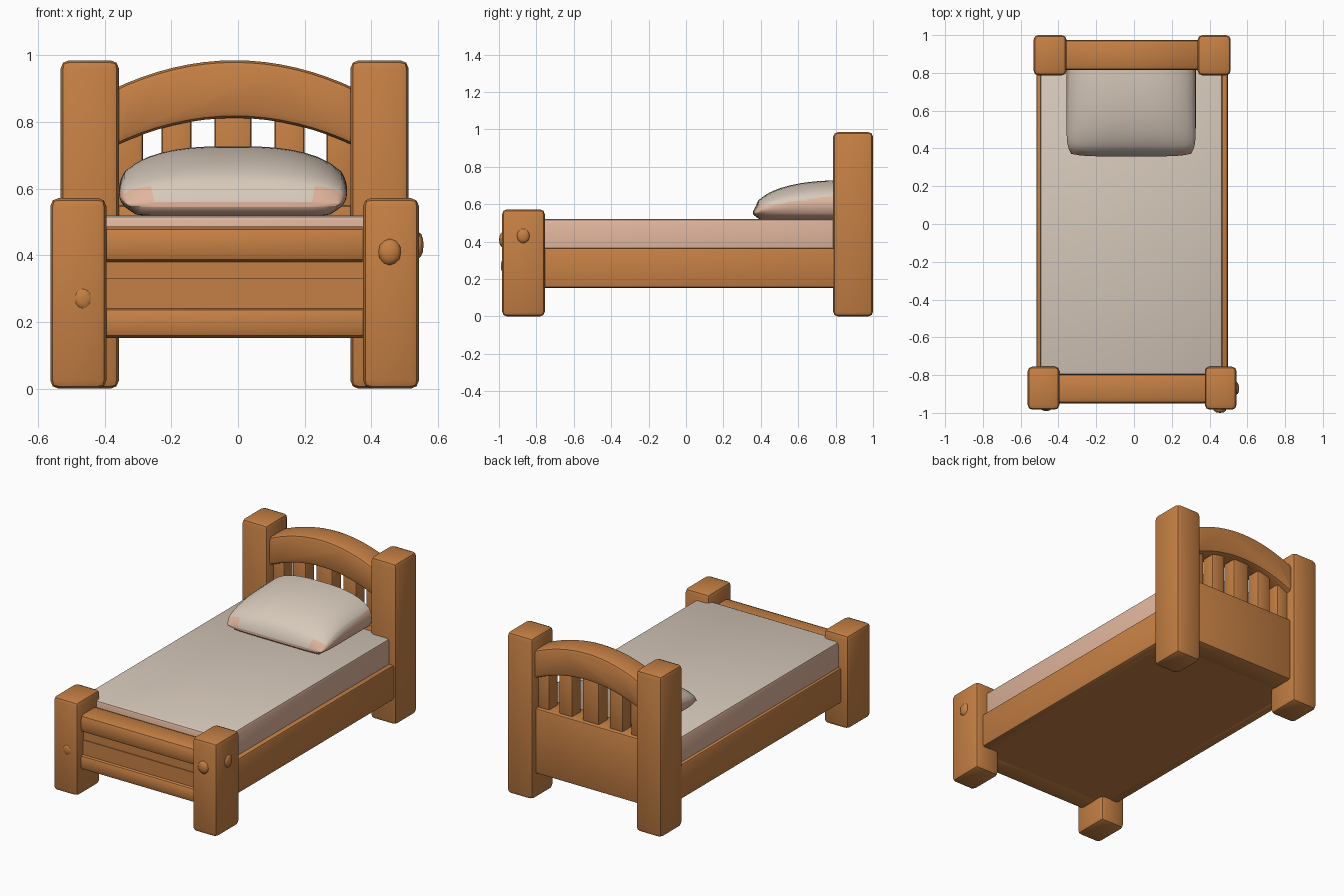
import bpy, bmesh, math
from mathutils import Matrix, Vector

if "Cube" in bpy.data.objects:
    bpy.data.objects.remove(bpy.data.objects["Cube"])


def material(name, rgb):
    m = bpy.data.materials.new(name)
    m.diffuse_color = (*rgb, 1)
    m.use_nodes = True
    m.node_tree.nodes["Principled BSDF"].inputs["Base Color"].default_value = m.diffuse_color
    return m


WOOD = material("warm wood", (0.56, 0.215, 0.058))
CREAM = material("cream cloth", (0.68, 0.585, 0.495))
PEACH = material("peach cloth", (0.74, 0.46, 0.335))


def finish(bm, name, mats, angle=40):
    bmesh.ops.recalc_face_normals(bm, faces=bm.faces[:])
    me = bpy.data.meshes.new(name)
    bm.to_mesh(me)
    bm.free()
    for m in mats:
        me.materials.append(m)
    ob = bpy.data.objects.new(name, me)
    bpy.context.collection.objects.link(ob)
    bpy.ops.object.select_all(action='DESELECT')
    ob.select_set(True)
    bpy.context.view_layer.objects.active = ob
    bpy.ops.object.shade_smooth_by_angle(angle=math.radians(angle))
    return ob


def box(name, x, y, z, bevel=0.02, mats=(WOOD,)):
    """Rounded box from (min, max) ranges."""
    bm = bmesh.new()
    bmesh.ops.create_cube(bm, size=1)
    for v in bm.verts:
        v.co = Vector([(r[0] + r[1]) / 2 + c * (r[1] - r[0])
                       for c, r in zip(v.co, (x, y, z))])
    if bevel:
        bmesh.ops.bevel(bm, geom=bm.edges[:], offset=bevel, segments=2,
                        profile=0.5, affect='EDGES')
    return finish(bm, name, mats)


# Corner posts and side rails, left and right
CX = -0.01
for side, s in (("left", -1), ("right", 1)):
    def span(a, b):
        return sorted((CX + s * a, CX + s * b))
    box(side + "_head_post", span(0.347, 0.522), (0.787, 1.0), (0, 0.985), 0.025)
    box(side + "_foot_post", span(0.385, 0.553), (-0.983, -0.755), (0, 0.572), 0.025)
    box(side + "_side_rail", span(0.44, 0.507), (-0.80, 0.83), (0.152, 0.367), 0.015)

# Bed base
box("bed_base", (-0.49, 0.47), (-0.93, 0.93), (0.155, 0.33), 0)

# Footboard
box("foot_top_rail", (-0.42, 0.40), (-0.95, -0.79), (0.378, 0.487), 0.03)
box("foot_panel", (-0.42, 0.40), (-0.925, -0.80), (0.17, 0.45), 0)
box("foot_bottom_rail", (-0.42, 0.40), (-0.95, -0.80), (0.152, 0.243), 0.025)

# Headboard panel and slats
box("head_panel", (-0.38, 0.36), (0.82, 0.965), (0.152, 0.55), 0.012)
for i, (a, b) in enumerate(((-0.37, -0.285), (-0.23, -0.14), (-0.07, 0.04),
                            (0.11, 0.20), (0.265, 0.35))):
    box(f"head_slat_{i + 1}", (a, b), (0.85, 0.94), (0.52, 0.84), 0.01)

# Arched top rail of the headboard
bm = bmesh.new()
N = 16
xs = [-0.37 + 0.74 * i / N for i in range(N + 1)]
outline = [(x, 0.985 - 0.65 * x * x) for x in xs]
outline += [(x, 0.812 - 0.65 * x * x) for x in reversed(xs)]
face = bm.faces.new([bm.verts.new((x + CX, 0.815, z)) for x, z in outline])
ext = bmesh.ops.extrude_face_region(bm, geom=[face])
bmesh.ops.translate(bm, vec=(0, 0.16, 0),
                    verts=[g for g in ext['geom'] if isinstance(g, bmesh.types.BMVert)])
bm.normal_update()
rims = [e for e in bm.edges if abs(e.verts[0].co.y - e.verts[1].co.y) < 1e-5]
bmesh.ops.bevel(bm, geom=rims, offset=0.022, segments=2, profile=0.5, affect='EDGES')
finish(bm, "head_arch", [WOOD])

# Mattress: cream top, peach sides
mattress = box("mattress", (-0.498, 0.468), (-0.80, 0.83), (0.30, 0.52), 0.018, (CREAM, PEACH))
for p in mattress.data.polygons:
    p.material_index = 0 if p.normal.z > 0.5 else 1

# Pillow: low front edge, crowned top, peach underside
bm = bmesh.new()
bmesh.ops.create_cube(bm, size=2)
bmesh.ops.subdivide_edges(bm, edges=bm.edges[:], cuts=15, use_grid_fill=True)
for v in bm.verts:
    a, b, c = v.co
    front = max(-b, 0)
    top = 0.56 + 0.167 * (1 - 0.45 * abs(a) ** 3) * math.sqrt(1 - ((1 - b) / 2) ** 2.2)
    bottom = 0.515 + 0.03 * max(abs(a) ** 10, front ** 10)
    x = CX - 0.005 + 0.342 * a * (1 - 0.07 * front ** 6) * (1 - 0.05 * c * c * a ** 6)
    y = 0.59 + 0.232 * b * (1 - 0.06 * a ** 6 * (b < 0))
    v.co = (x, y, bottom + (top - bottom) * (c + 1) / 2)
pillow = finish(bm, "pillow", [CREAM, PEACH], 60)
for p in pillow.data.polygons:
    limit = 0.582 + 0.15 * (p.center.y - 0.36)
    p.material_index = 1 if p.center.z < limit and p.normal.z < 0.6 else 0

# Small wood knots on the foot posts
for i, (pos, scale) in enumerate((((0.541, -0.87, 0.43), (0.016, 0.035, 0.04)),
                                  ((0.455, -0.982, 0.41), (0.035, 0.018, 0.04)),
                                  ((-0.465, -0.982, 0.27), (0.025, 0.008, 0.03)))):
    bm = bmesh.new()
    bmesh.ops.create_icosphere(bm, subdivisions=2, radius=1,
                               matrix=Matrix.Translation(pos) @ Matrix.Diagonal((*scale, 1)))
    finish(bm, f"wood_knot_{i + 1}", [WOOD])
